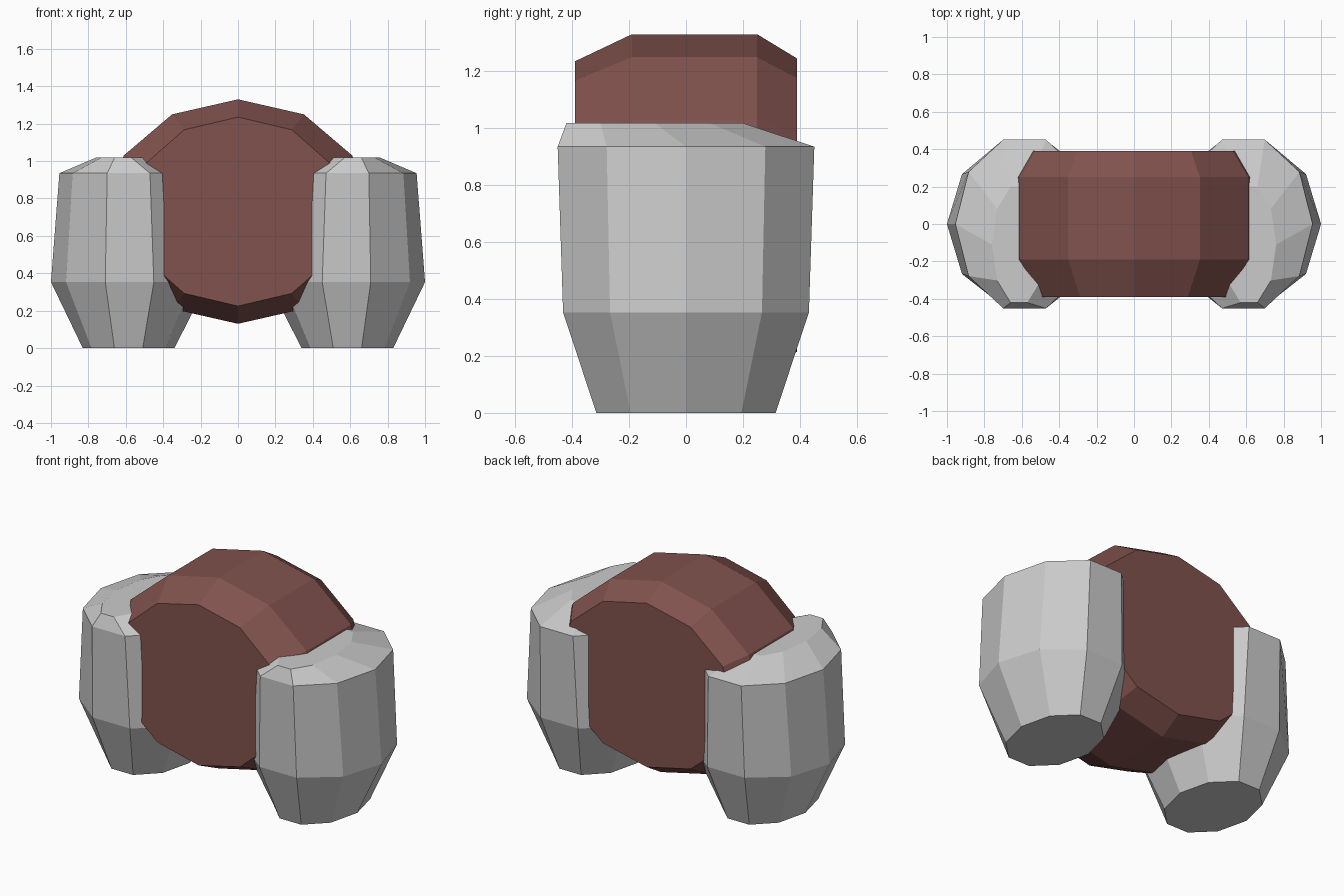
import bpy, bmesh
from math import sin, cos, tau

if "Cube" in bpy.data.objects:
    bpy.data.objects.remove(bpy.data.objects["Cube"])


def loft(name, rings, mat=None):
    """Skin a list of equal-length point rings and cap both ends."""
    bm = bmesh.new()
    loops = [[bm.verts.new(p) for p in ring] for ring in rings]
    for a, b in zip(loops, loops[1:]):
        n = len(a)
        for i in range(n):
            j = (i + 1) % n
            bm.faces.new((a[i], a[j], b[j], b[i]))
    bm.faces.new(loops[0])
    bm.faces.new(loops[-1])
    bmesh.ops.recalc_face_normals(bm, faces=bm.faces)
    mesh = bpy.data.meshes.new(name)
    bm.to_mesh(mesh)
    bm.free()
    if mat:
        mesh.materials.append(mat)
    obj = bpy.data.objects.new(name, mesh)
    bpy.context.collection.objects.link(obj)
    return obj


brown = bpy.data.materials.new("brown")
brown.diffuse_color = (0.22, 0.085, 0.075, 1)
brown.use_nodes = True
brown.node_tree.nodes["Principled BSDF"].inputs["Base Color"].default_value = brown.diffuse_color

# Barrel body: 12-sided ellipses along y (y, x radius, z radius)
body_rings = [(-0.39, 0.575, 0.505), (-0.19, 0.705, 0.6),
              (0.25, 0.705, 0.6), (0.39, 0.61, 0.515)]
loft("body", [[(rx * sin(tau * i / 12), y, 0.73 + rz * cos(tau * i / 12))
               for i in range(12)] for y, rx, rz in body_rings], brown)

# Side legs: 10-sided ellipses up z (z, centre x, centre y, x radius, y radius)
leg_rings = [(0, 0.585, 0, 0.245, 0.331), (0.353, 0.58, 0, 0.42, 0.454),
             (0.935, 0.585, 0, 0.37, 0.474), (1.018, 0.615, -0.11, 0.145, 0.326)]
for name, side in (("right_leg", 1), ("left_leg", -1)):
    loft(name, [[(side * (cx + rx * cos(tau * i / 10)), cy + ry * sin(tau * i / 10), z)
                 for i in range(10)] for z, cx, cy, rx, ry in leg_rings])
